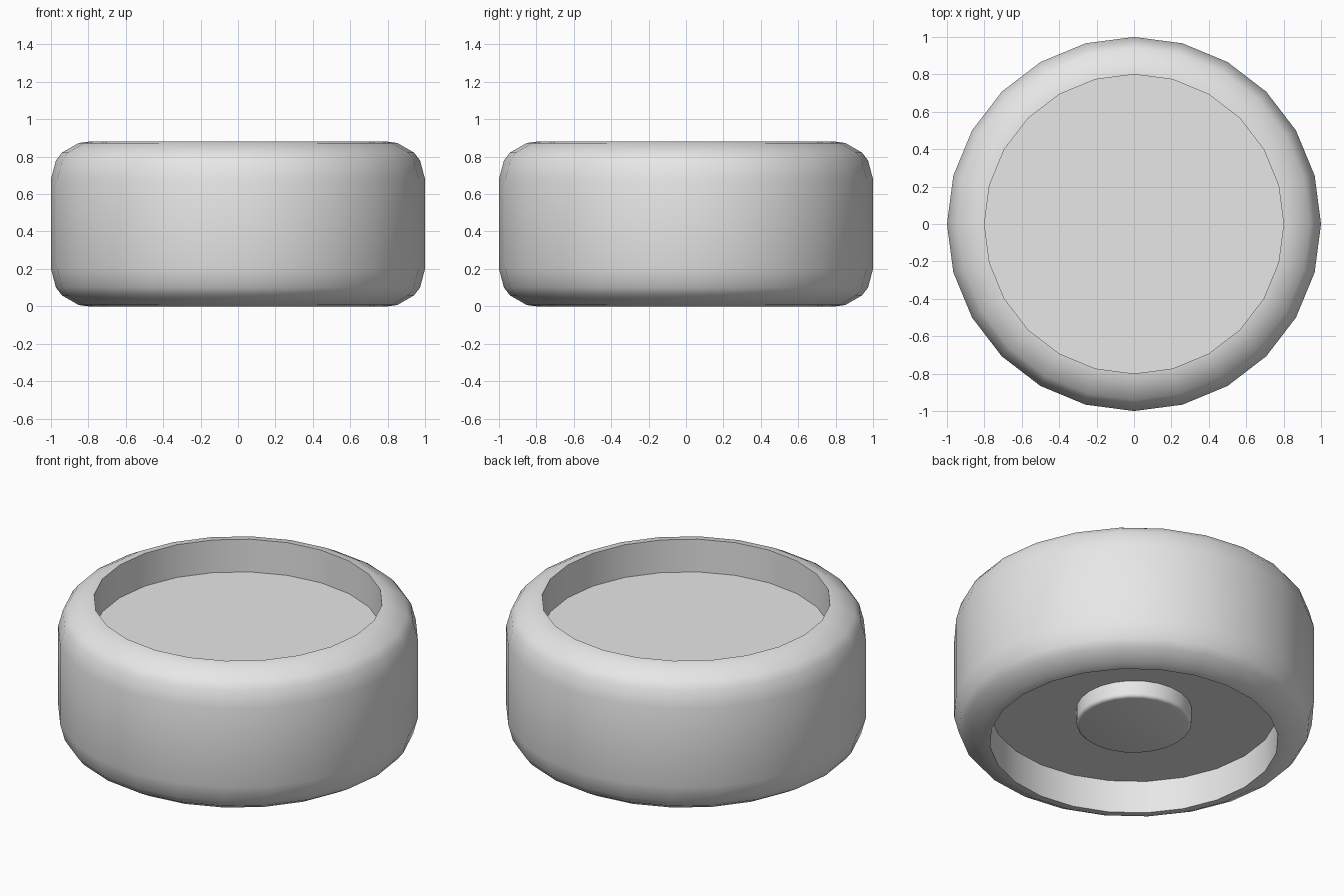
import bpy
import bmesh
from math import sin, cos, radians, tau

cube = bpy.data.objects.get("Cube")
if cube:
    bpy.data.objects.remove(cube, do_unlink=True)

grey = bpy.data.materials.new("plain grey")
grey.use_nodes = True
colour = (0.8, 0.8, 0.8, 1)
grey.diffuse_color = colour
grey.node_tree.nodes["Principled BSDF"].inputs["Base Color"].default_value = colour


def lathe(name, profile, sides):
    """Turn a (radius, height) profile about z and cap both ends."""
    bm = bmesh.new()
    rings = [[bm.verts.new((r * cos(tau * i / sides), r * sin(tau * i / sides), z))
              for i in range(sides)] for r, z in profile]
    for a, b in zip(rings, rings[1:]):
        for i in range(sides):
            j = (i + 1) % sides
            bm.faces.new((a[i], a[j], b[j], b[i]))
    bm.faces.new(rings[0])
    bm.faces.new(rings[-1])
    bmesh.ops.recalc_face_normals(bm, faces=bm.faces)
    mesh = bpy.data.meshes.new(name)
    bm.to_mesh(mesh)
    bm.free()
    mesh.materials.append(grey)
    obj = bpy.data.objects.new(name, mesh)
    bpy.context.collection.objects.link(obj)
    bpy.ops.object.select_all(action="DESELECT")
    obj.select_set(True)
    bpy.context.view_layer.objects.active = obj
    bpy.ops.object.shade_smooth_by_angle(angle=radians(40))
    return obj


# Wheel: rounded tread with a deep round recess on both faces
height, rim, rounding, depth = 0.88, 0.8, 0.2, 0.2
shoulder = [(rim + rounding * cos(radians(a)), rounding * sin(radians(a)))
            for a in (90, 75, 45, 30, 0)]
top = [(r, height - rounding + h) for r, h in shoulder]
bottom = [(r, rounding - h) for r, h in reversed(shoulder)]
lathe("wheel", [(rim, height - depth)] + top + bottom + [(rim, depth)], 24)

# Hub: short stud with a softened edge inside the lower recess
hub_radius, hub_end, soft = 0.32, 0.1, 0.02
edge = [(hub_radius - soft + soft * cos(radians(a)), hub_end + soft - soft * sin(radians(a)))
        for a in (0, 30, 60, 90)]
lathe("hub", [(hub_radius, depth + 0.02)] + edge, 24)
